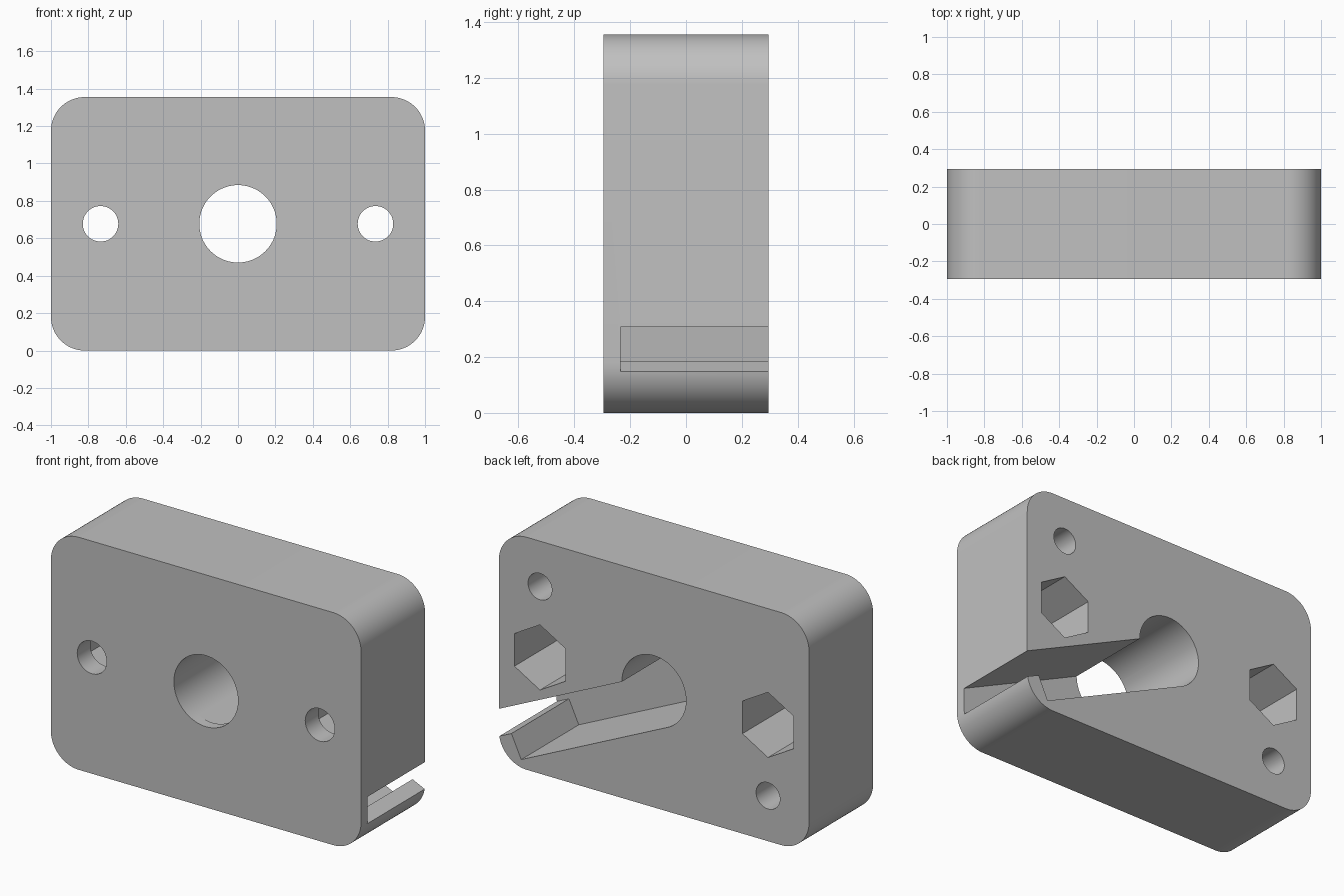
import bpy, bmesh
from math import sin, cos, pi, radians
from mathutils import Vector

cube = bpy.data.objects.get("Cube")
if cube:
    bpy.data.objects.remove(cube, do_unlink=True)

HALF_W, HALF_D, HEIGHT, CORNER = 1.0, 0.295, 1.355, 0.18
MID = HEIGHT / 2
BORE = 0.207
OUT = HALF_D + 0.1   # cutters overshoot the faces

grey = bpy.data.materials.new("plain_grey")
grey.use_nodes = True
grey.diffuse_color = (0.53, 0.53, 0.53, 1)
grey.node_tree.nodes["Principled BSDF"].inputs["Base Color"].default_value = grey.diffuse_color


def prism(name, outline, y0, y1):
    """Extrude an x-z outline from y0 to y1."""
    bm = bmesh.new()
    face = bm.faces.new([bm.verts.new((x, y0, z)) for x, z in outline])
    new = bmesh.ops.extrude_face_region(bm, geom=[face])["geom"]
    bmesh.ops.translate(bm, vec=(0, y1 - y0, 0),
                        verts=[v for v in new if isinstance(v, bmesh.types.BMVert)])
    bmesh.ops.recalc_face_normals(bm, faces=bm.faces)
    mesh = bpy.data.meshes.new(name)
    bm.to_mesh(mesh)
    bm.free()
    mesh.materials.append(grey)
    obj = bpy.data.objects.new(name, mesh)
    bpy.context.collection.objects.link(obj)
    return obj


def ring(x, z, r, sides=72, start=0.0):
    angles = [start + 2 * pi * i / sides for i in range(sides)]
    return [(x + r * cos(a), z + r * sin(a)) for a in angles]


def rounded_rect(steps=18):
    pts = []
    centres = [(1, 1), (-1, 1), (-1, -1), (1, -1)]
    for k, (sx, sz) in enumerate(centres):
        for i in range(steps + 1):
            a = pi / 2 * (k + i / steps)
            pts.append((sx * (HALF_W - CORNER) + CORNER * cos(a),
                        MID + sz * (MID - CORNER) + CORNER * sin(a)))
    return pts


# Rounded block
body = prism("block", rounded_rect(), -HALF_D, HALF_D)

# Slanted slot from the bore to the side, with a narrower mouth
tilt = radians(25)
along = Vector((cos(tilt), -sin(tilt)))
across = Vector((sin(tilt), cos(tilt)))
steps = [(0, -BORE), (1.041, -BORE), (1.041, -0.058), (1.5, -0.058), (1.5, 0.087), (0, 0.087)]
slot = [tuple(Vector((0, MID)) + along * u + across * n) for u, n in steps]
cutters = [prism("slot_cutter", slot, -0.235, OUT),
           prism("bore_cutter", ring(0, MID, BORE), -OUT, OUT)]

# Screw holes with hexagonal nut pockets, and blind pin holes in the back
for side, name in ((1, "left"), (-1, "right")):
    x = side * 0.735
    cutters += [
        prism(name + "_screw_cutter", ring(x, MID, 0.095, 48), -OUT, OUT),
        prism(name + "_nut_cutter", ring(x, MID, 0.19, 6, pi / 2), -0.175, OUT),
        prism(name + "_pin_cutter", ring(x, MID + side * 0.413, 0.077, 48), -0.1, OUT)]

for cutter in cutters:
    cutter.hide_render = True
    mod = body.modifiers.new(cutter.name, 'BOOLEAN')
    mod.operation = 'DIFFERENCE'
    mod.solver = 'EXACT'
    mod.object = cutter

# Bake the cuts and drop the cutters
bpy.context.view_layer.update()
baked = bpy.data.meshes.new_from_object(body.evaluated_get(bpy.context.evaluated_depsgraph_get()))
body.modifiers.clear()
body.data = baked
for cutter in cutters:
    bpy.data.objects.remove(cutter, do_unlink=True)

for obj in bpy.context.selected_objects:
    obj.select_set(False)
body.select_set(True)
bpy.context.view_layer.objects.active = body
bpy.ops.object.shade_smooth_by_angle(angle=radians(30))
